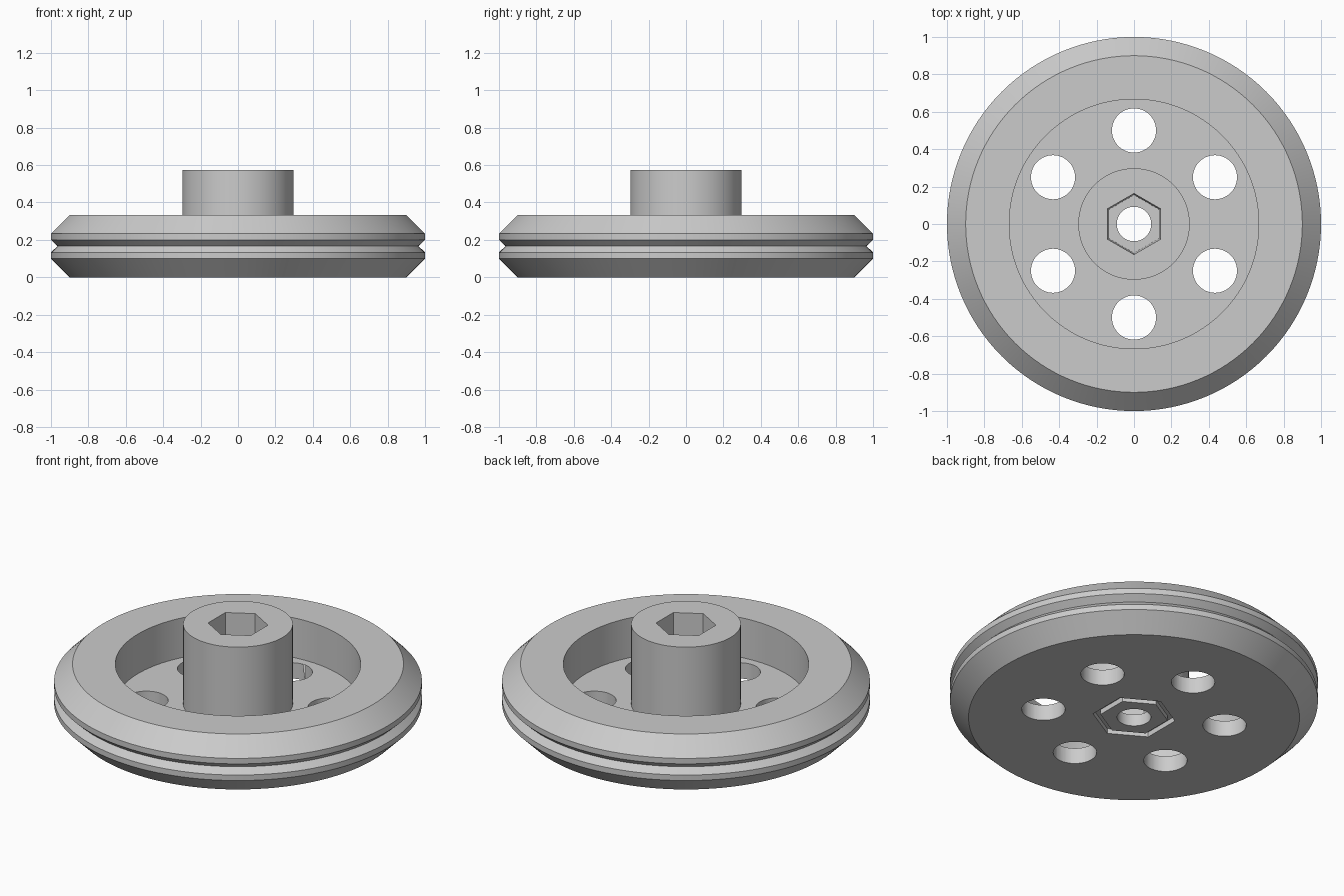
import bpy
import bmesh
from math import sin, cos, pi, radians

old = bpy.data.objects.get("Cube")
if old:
    bpy.data.objects.remove(old, do_unlink=True)

grey = bpy.data.materials.new("plain grey")
grey.use_nodes = True
grey.diffuse_color = (0.6, 0.6, 0.6, 1)
grey.node_tree.nodes["Principled BSDF"].inputs["Base Color"].default_value = (0.6, 0.6, 0.6, 1)


def lathe(name, profile, sides, centre=(0, 0)):
    """Spin a closed (radius, height) loop around a vertical axis."""
    bm = bmesh.new()
    rings = []
    for i in range(sides):
        a = pi / 2 + 2 * pi * i / sides
        rings.append([bm.verts.new((centre[0] + r * cos(a), centre[1] + r * sin(a), z))
                      for r, z in profile])
    n = len(profile)
    for i in range(sides):
        a, b = rings[i], rings[(i + 1) % sides]
        for j in range(n):
            k = (j + 1) % n
            bm.faces.new((a[j], b[j], b[k], a[k]))
    bmesh.ops.recalc_face_normals(bm, faces=bm.faces)
    mesh = bpy.data.meshes.new(name)
    bm.to_mesh(mesh)
    bm.free()
    mesh.materials.append(grey)
    obj = bpy.data.objects.new(name, mesh)
    bpy.context.collection.objects.link(obj)
    return obj


def cylinder(name, radius, low, high, sides, centre):
    bm = bmesh.new()
    bmesh.ops.create_cone(bm, cap_ends=True, segments=sides, radius1=radius,
                          radius2=radius, depth=high - low)
    bmesh.ops.translate(bm, verts=bm.verts, vec=(*centre, (low + high) / 2))
    mesh = bpy.data.meshes.new(name)
    bm.to_mesh(mesh)
    bm.free()
    mesh.materials.append(grey)
    obj = bpy.data.objects.new(name, mesh)
    bpy.context.collection.objects.link(obj)
    return obj


# Wheel: bore, flat underside, grooved rim, dished web and tall hub
bore, hub, dish, floor, rim_top, hub_top = 0.092, 0.298, 0.667, 0.095, 0.333, 0.573
wheel = lathe("wheel", [
    (bore, 0), (0.9, 0), (1, 0.1), (1, 0.133), (0.965, 0.167), (1, 0.2),
    (1, 0.233), (0.9, rim_top), (dish, rim_top), (dish, floor),
    (hub, floor), (hub, hub_top), (bore, hub_top)], 128)

# Hexagonal socket in the hub and hexagonal groove underneath
cutters = [
    lathe("socket_cutter", [(0.05, 0.07), (0.155, 0.07), (0.163, hub_top),
                            (0.163, 0.7), (0.05, 0.7)], 6),
    lathe("groove_cutter", [(0.185, -0.1), (0.226, -0.1), (0.226, 0.03), (0.185, 0.03)], 6),
]
# Six round holes through the web
for i in range(6):
    a = radians(30 + 60 * i)
    cutters.append(cylinder("hole_cutter", 0.118, -0.1, 0.2, 48,
                            (0.5 * cos(a), 0.5 * sin(a))))

for cutter in cutters:
    cutter.hide_render = True
    mod = wheel.modifiers.new("cut", "BOOLEAN")
    mod.operation = "DIFFERENCE"
    mod.solver = "EXACT"
    mod.object = cutter

# Bake the cuts and drop the cutters
bpy.context.view_layer.update()
result = wheel.evaluated_get(bpy.context.evaluated_depsgraph_get())
cut_mesh = bpy.data.meshes.new_from_object(result)
wheel.modifiers.clear()
wheel.data = cut_mesh
for cutter in cutters:
    bpy.data.objects.remove(cutter, do_unlink=True)

# Smooth round walls, crisp edges
bpy.ops.object.select_all(action="DESELECT")
wheel.select_set(True)
bpy.context.view_layer.objects.active = wheel
bpy.ops.object.shade_smooth_by_angle(angle=radians(25))
